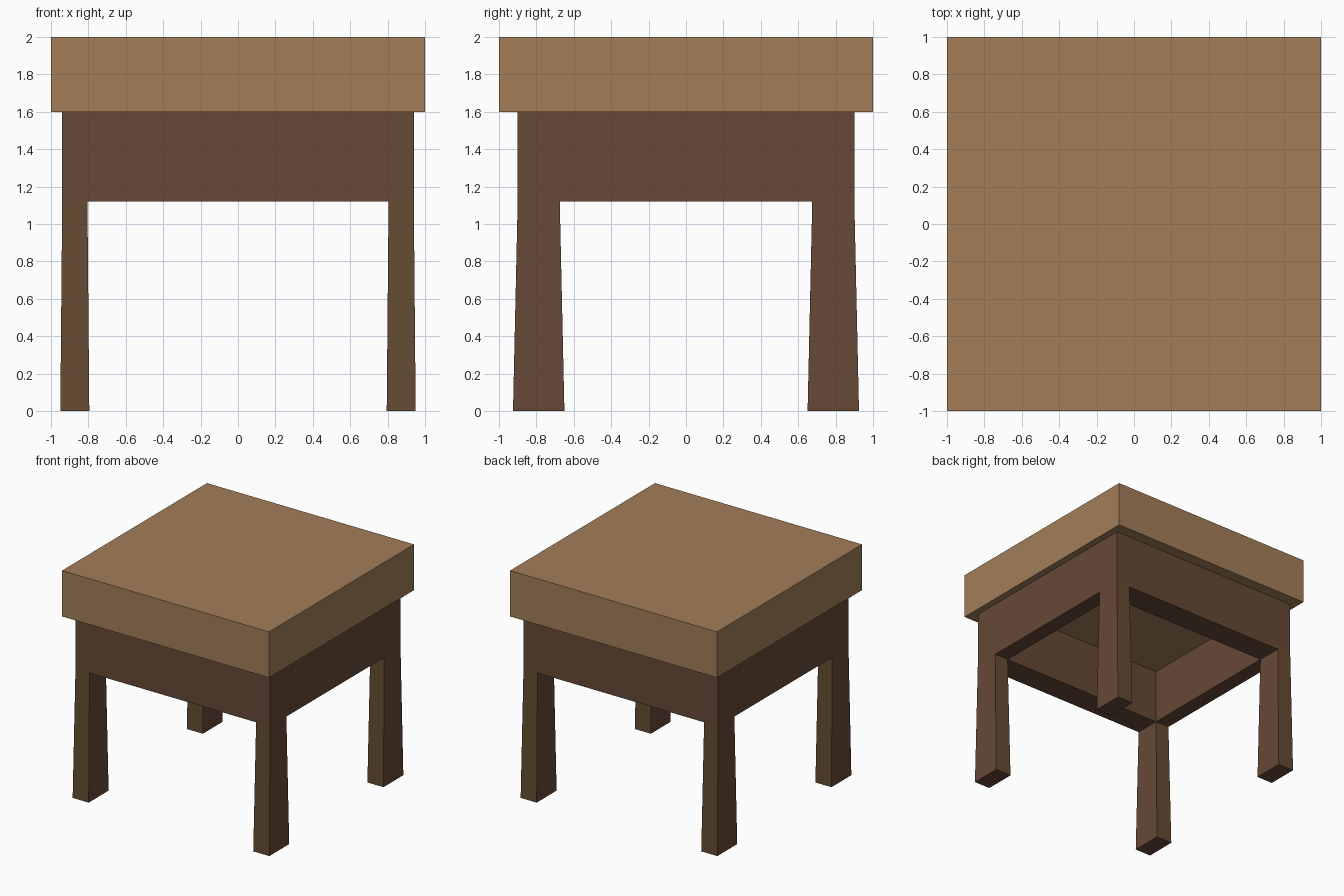
import bpy, bmesh

if "Cube" in bpy.data.objects:
    bpy.data.objects.remove(bpy.data.objects["Cube"])


def material(name, rgb):
    mat = bpy.data.materials.new(name)
    mat.diffuse_color = (*rgb, 1)
    mat.use_nodes = True
    mat.node_tree.nodes["Principled BSDF"].inputs["Base Color"].default_value = mat.diffuse_color
    return mat


def add_object(name, bm, *mats):
    bmesh.ops.recalc_face_normals(bm, faces=bm.faces)
    mesh = bpy.data.meshes.new(name)
    bm.to_mesh(mesh)
    bm.free()
    obj = bpy.data.objects.new(name, mesh)
    for mat in mats:
        mesh.materials.append(mat)
    bpy.context.collection.objects.link(obj)
    return obj


def rectangle(bm, x0, x1, y0, y1, z):
    return [bm.verts.new((x, y, z)) for x, y in ((x0, y0), (x1, y0), (x1, y1), (x0, y1))]


def bridge(bm, a, b):
    return [bm.faces.new((a[i], a[(i + 1) % 4], b[(i + 1) % 4], b[i])) for i in range(4)]


top_wood = material("top_wood", (0.366, 0.209, 0.098))
frame_wood = material("frame_wood", (0.133, 0.067, 0.038))
leg_wood = material("leg_wood", (0.130, 0.070, 0.033))

# Thick square top
bm = bmesh.new()
low = rectangle(bm, -1, 1, -1, 1, 1.6)
high = rectangle(bm, -1, 1, -1, 1, 2.0)
bridge(bm, low, high)
bm.faces.new(low)
bm.faces.new(high)
add_object("table_top", bm, top_wood)

# Hollow apron frame, open to the underside of the top
bm = bmesh.new()
loops = [rectangle(bm, -x, x, -y, y, z) for x, y, z in
         ((0.94, 0.90, 1.6), (0.94, 0.90, 1.12), (0.805, 0.675, 1.12), (0.805, 0.675, 1.6))]
for a, b in zip(loops, loops[1:]):
    bridge(bm, a, b)
bridge(bm, loops[3], loops[0])
add_object("apron", bm, frame_wood)

# Legs widening to the floor, mirrored to all corners
bm = bmesh.new()
foot = rectangle(bm, 0.795, 0.95, 0.65, 0.925, 0)
head = rectangle(bm, 0.805, 0.94, 0.675, 0.90, 1.12)
sides = bridge(bm, foot, head)
bm.faces.new(foot)
bm.faces.new(head)
for face in (sides[0], sides[2]):
    face.material_index = 1
legs = add_object("legs", bm, frame_wood, leg_wood)
mirror = legs.modifiers.new("mirror", 'MIRROR')
mirror.use_axis = (True, True, False)
